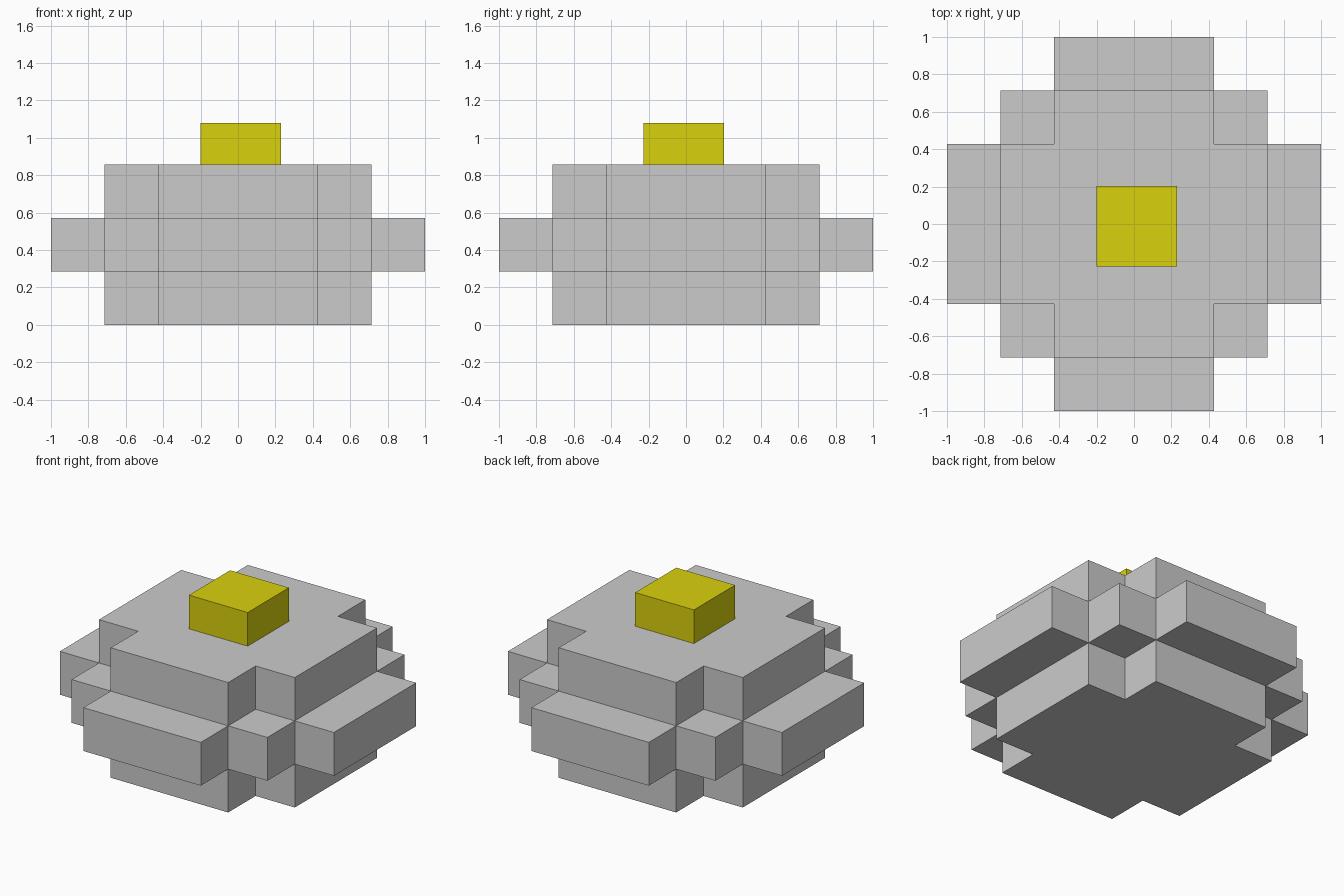
import bpy, bmesh
from itertools import product

if "Cube" in bpy.data.objects:
    bpy.data.objects.remove(bpy.data.objects["Cube"])

U = 1 / 7                                  # small grid unit
XY = [-7*U, -5*U, -3*U, 3*U, 5*U, 7*U]     # cell borders across
Z = [0, 2*U, 4*U, 6*U]                     # three equal layers


def make_object(name, bm):
    bmesh.ops.recalc_face_normals(bm, faces=bm.faces)
    mesh = bpy.data.meshes.new(name)
    bm.to_mesh(mesh)
    bm.free()
    obj = bpy.data.objects.new(name, mesh)
    bpy.context.collection.objects.link(obj)
    return obj


def filled(c):
    # Blocky rounded body: cells within two steps of the centre
    return abs(c[0] - 2) + abs(c[1] - 2) + abs(c[2] - 1) <= 2 and 0 <= c[2] <= 2


# Stepped body: only the outer cell faces, merged into flat polygons
bm = bmesh.new()
for cell in filter(filled, product(range(5), range(5), range(3))):
    for axis, side in product(range(3), (0, 1)):
        neighbour = list(cell)
        neighbour[axis] += 2 * side - 1
        if filled(neighbour):
            continue
        a, b = [k for k in range(3) if k != axis]
        verts = []
        for da, db in ((0, 0), (1, 0), (1, 1), (0, 1)):
            p = list(cell)
            p[axis] += side
            p[a] += da
            p[b] += db
            verts.append(bm.verts.new((XY[p[0]], XY[p[1]], Z[p[2]])))
        bm.faces.new(verts)
bmesh.ops.remove_doubles(bm, verts=bm.verts, dist=1e-4)
bmesh.ops.recalc_face_normals(bm, faces=bm.faces)
bmesh.ops.dissolve_limit(bm, angle_limit=0.02, verts=bm.verts, edges=bm.edges)
make_object("stepped_body", bm)

# Yellow block on top, slightly off centre
bm = bmesh.new()
bmesh.ops.create_cube(bm, size=1)
bmesh.ops.scale(bm, vec=(3*U, 3*U, 0.222), verts=bm.verts)
bmesh.ops.translate(bm, vec=(0.015, -0.012, 6*U + 0.111), verts=bm.verts)
block = make_object("top_block", bm)
yellow = bpy.data.materials.new("yellow")
yellow.diffuse_color = (0.70, 0.64, 0.004, 1)
yellow.use_nodes = True
yellow.node_tree.nodes["Principled BSDF"].inputs["Base Color"].default_value = yellow.diffuse_color
block.data.materials.append(yellow)
